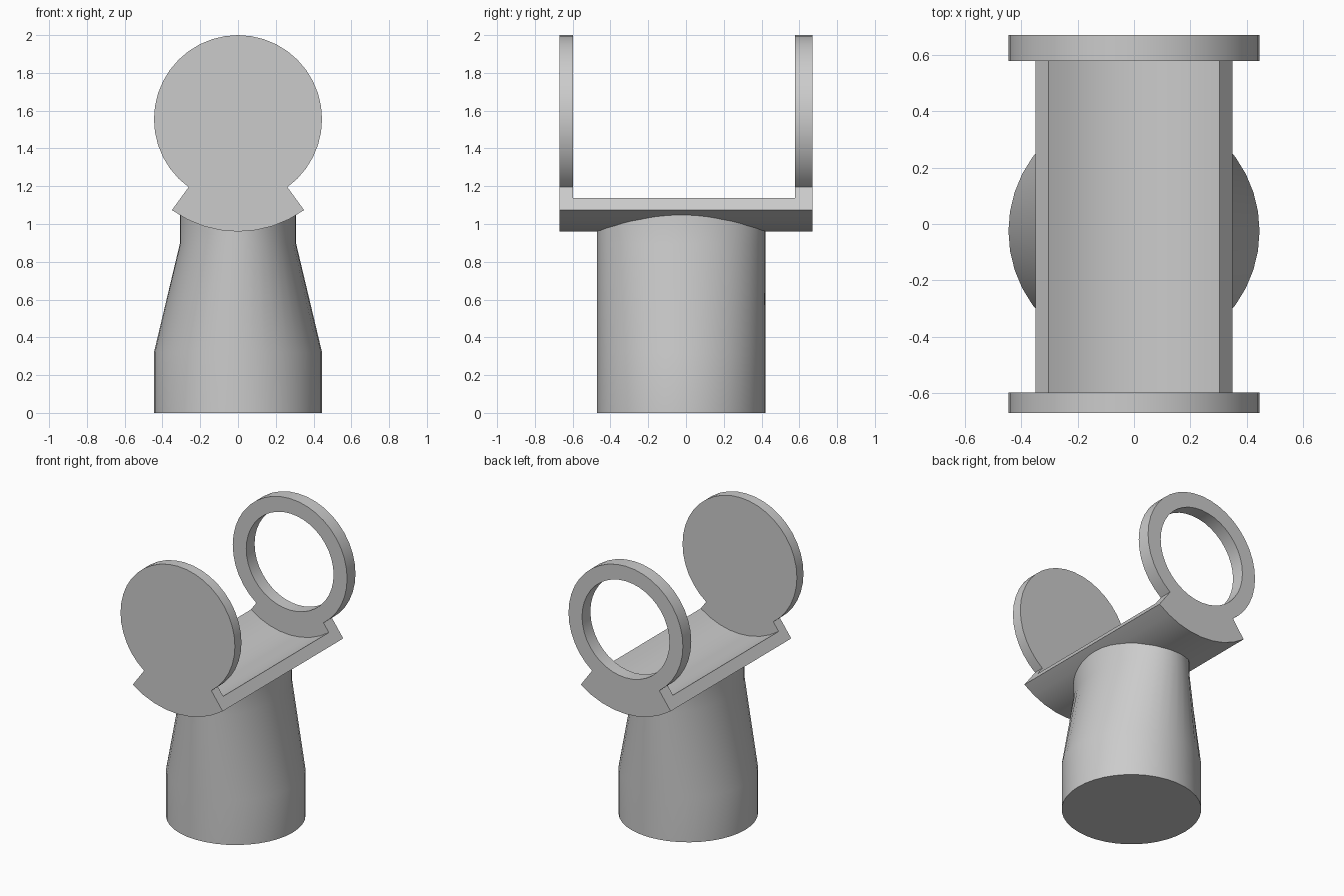
import bpy, bmesh
from math import sin, cos, radians, sqrt

if "Cube" in bpy.data.objects:
    bpy.data.objects.remove(bpy.data.objects["Cube"])

AXIS_Z = 1.555          # shared centre height of discs and cradle
STEP = 9                # degrees per facet
R_DISC, R_HOLE, R_IN, R_OUT = 0.445, 0.34, 0.515, 0.595
FULL, SECTOR = (0, 360), (-36, 36)


def finish(bm, name):
    bmesh.ops.recalc_face_normals(bm, faces=bm.faces[:])
    me = bpy.data.meshes.new(name)
    bm.to_mesh(me)
    bm.free()
    ob = bpy.data.objects.new(name, me)
    bpy.context.collection.objects.link(ob)
    bpy.ops.object.select_all(action='DESELECT')
    ob.select_set(True)
    bpy.context.view_layer.objects.active = ob
    bpy.ops.object.shade_smooth_by_angle(angle=radians(30))
    return ob


def plate(name, y0, y1, bands):
    """Extrude arc bands (inner radius, outer radius, angle range) along y.
    Angles are measured from straight down."""
    bm = bmesh.new()

    def pt(r, a):
        a = radians(a)
        return bm.verts.new((r * sin(a), y0, AXIS_Z - r * cos(a)))

    for r0, r1, (a0, a1) in bands:
        if r0 == 0:
            bm.faces.new([pt(r1, a) for a in range(a0, a1, STEP)])
            continue
        for a in range(a0, a1, STEP):
            b = a + STEP
            bm.faces.new((pt(r0, a), pt(r1, a), pt(r1, b), pt(r0, b)))
    bmesh.ops.remove_doubles(bm, verts=bm.verts[:], dist=1e-4)
    ext = bmesh.ops.extrude_face_region(bm, geom=bm.faces[:])
    moved = [v for v in ext['geom'] if isinstance(v, bmesh.types.BMVert)]
    bmesh.ops.translate(bm, verts=moved, vec=(0, y1 - y0, 0))
    return finish(bm, name)


# End plates and the curved cradle between them
foot = (R_DISC, R_OUT, SECTOR)
plate("front_disc", -0.67, -0.597, [(0, R_DISC, FULL), foot])
plate("rear_ring", 0.577, 0.67, [(R_HOLE, R_DISC, FULL), foot])
plate("cradle", -0.597, 0.577, [(R_IN, R_OUT, SECTOR)])

# Post: round foot narrowing in x to an oval, top buried in the cradle
N, RY, CY = 40, 0.445, -0.025
bm = bmesh.new()
rings = []
for rx, z in ((0.445, 0), (0.445, 0.32), (0.308, 0.895), (0.308, None)):
    ring = []
    for i in range(N):
        a = radians(360 * i / N)
        x = rx * cos(a)
        top = AXIS_Z - sqrt(0.56 ** 2 - x * x)
        ring.append(bm.verts.new((x, CY + RY * sin(a), top if z is None else z)))
    rings.append(ring)
for lo, hi in zip(rings, rings[1:]):
    for i in range(N):
        j = (i + 1) % N
        bm.faces.new((lo[i], lo[j], hi[j], hi[i]))
bm.faces.new(rings[0])
t = rings[-1]
for i in range(N // 2):
    quad = [t[i], t[i + 1], t[N - i - 1], t[-i % N]]
    bm.faces.new(list(dict.fromkeys(quad)))
finish(bm, "post")
